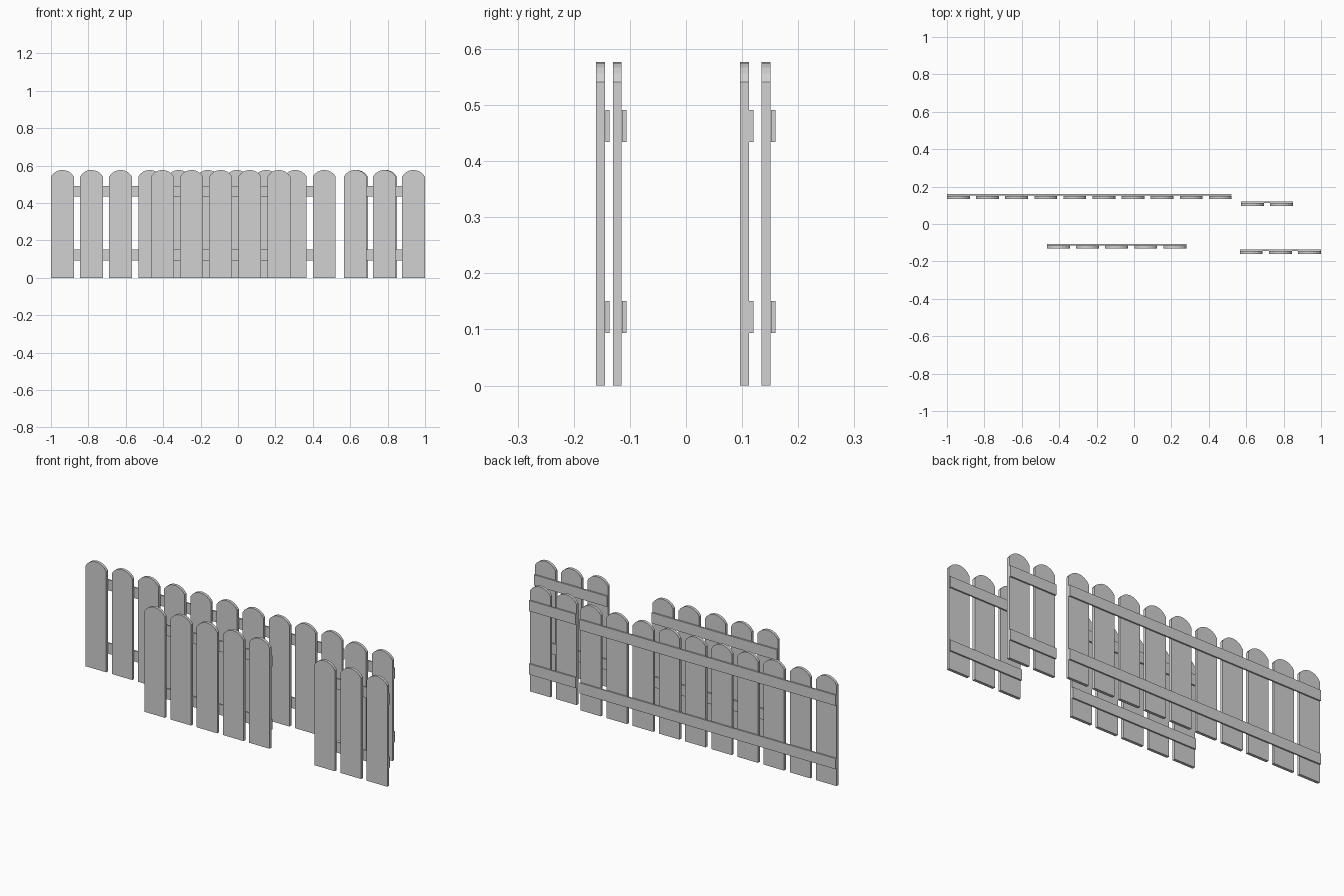
import bpy
import bmesh
import math

cube = bpy.data.objects.get("Cube")
if cube:
    bpy.data.objects.remove(cube, do_unlink=True)

WIDTH, PITCH, THICK = 0.122, 0.1556, 0.0155
HEIGHT, SHOULDER = 0.577, 0.541
RAIL_THICK, RAIL_HEIGHT, RAIL_GAP = 0.008, 0.057, 0.0006
RAIL_CENTRES = {"lower": 0.1225, "upper": 0.463}

grey = bpy.data.materials.new("light grey")
grey.use_nodes = True
colour = (0.64, 0.64, 0.64, 1)
grey.diffuse_color = colour
grey.node_tree.nodes["Principled BSDF"].inputs["Base Color"].default_value = colour


def extrude_profile(name, points, y, depth):
    """Closed x-z outline pushed back along +y."""
    bm = bmesh.new()
    face = bm.faces.new([bm.verts.new((x, y, z)) for x, z in points])
    ext = bmesh.ops.extrude_face_region(bm, geom=[face])
    verts = [g for g in ext["geom"] if isinstance(g, bmesh.types.BMVert)]
    bmesh.ops.translate(bm, verts=verts, vec=(0, depth, 0))
    # The starting face stays in place as the front of the board
    bmesh.ops.recalc_face_normals(bm, faces=bm.faces)
    mesh = bpy.data.meshes.new(name)
    bm.to_mesh(mesh)
    bm.free()
    mesh.materials.append(grey)
    obj = bpy.data.objects.new(name, mesh)
    bpy.context.collection.objects.link(obj)


def picket_outline(x, segments=8):
    """Straight board with a shallow circular arc on top."""
    half, rise = WIDTH / 2, HEIGHT - SHOULDER
    radius = (half ** 2 + rise ** 2) / (2 * rise)
    sweep = math.asin(half / radius)
    points = [(x - half, 0), (x + half, 0)]
    for i in range(segments + 1):
        a = sweep * (1 - 2 * i / segments)
        points.append((x + radius * math.sin(a),
                       HEIGHT - radius + radius * math.cos(a)))
    return points


def fence(name, left, front, count):
    # Pickets
    for i in range(count):
        x = left + WIDTH / 2 + i * PITCH
        extrude_profile(f"{name}_picket_{i + 1}", picket_outline(x), front, THICK)
    # Rails across the back
    right = left + WIDTH + (count - 1) * PITCH
    back = front + THICK + RAIL_GAP
    for level, z in RAIL_CENTRES.items():
        low, high = z - RAIL_HEIGHT / 2, z + RAIL_HEIGHT / 2
        outline = [(left, low), (right, low), (right, high), (left, high)]
        extrude_profile(f"{name}_{level}_rail", outline, back, RAIL_THICK)


fence("long_fence", -1.0, 0.135, 10)
fence("short_fence", 0.572, 0.0965, 2)
fence("middle_fence", -0.465, -0.1305, 5)
fence("corner_fence", 0.566, -0.16, 3)
